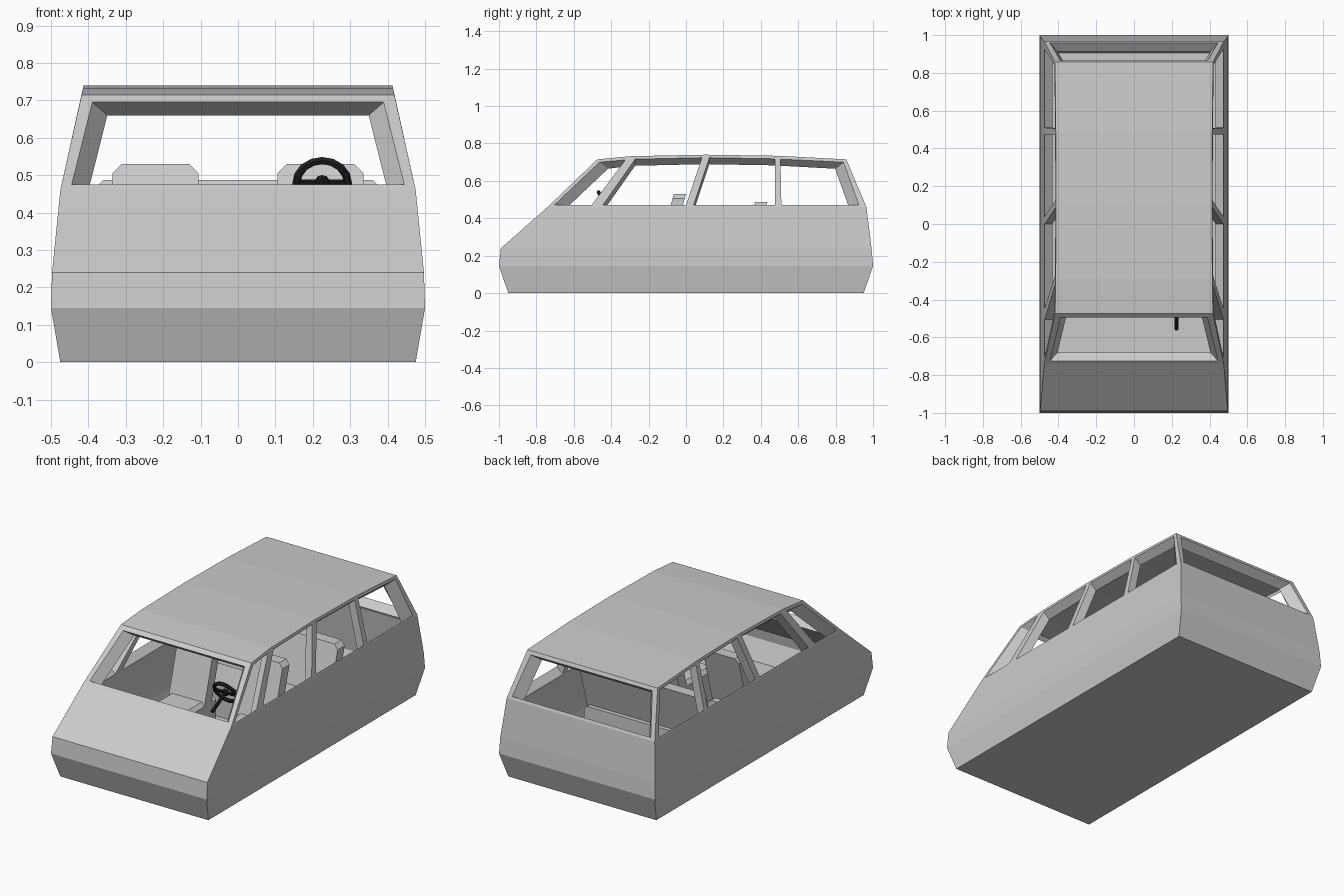
import bpy, bmesh, math
from mathutils import Vector as V, Matrix

if "Cube" in bpy.data.objects:
    bpy.data.objects.remove(bpy.data.objects["Cube"])

# ---- body outline: half width, front and rear position for each height
Z = [0, .145, .24, .46, .715, .74]
WIDTH = [.475, .5, .497, .475, .418, .413]
FRONT = [-.95, -1, -.99, -.74, -.475, -.45]
REAR = [.95, 1, .992, .965, .857, .845]

def at(table, z):
    for i in range(5):
        if z <= Z[i + 1]:
            t = (z - Z[i]) / (Z[i + 1] - Z[i])
            return table[i] + t * (table[i + 1] - table[i])
    return table[-1]

def inner(p):
    """Matching point on the inside of the shell."""
    x, y, z = p
    q = V(p)
    q.x -= math.copysign(.04, x)
    if y < -.4 - (.715 - max(z, .46)):
        q.y += .045
    elif y > .7:
        q.y -= .045
    q.z += .035 if z < .05 else (-.035 if z > .2 else 0)
    return q

bm = bmesh.new()
MID = V((0, 0, .35))

def face(pts, toward):
    """Flat face whose normal points to the given location."""
    f = bm.faces.new([bm.verts.new(p) for p in pts])
    f.normal_update()
    if f.normal.dot(V(toward) - f.calc_center_median()) < 0:
        f.normal_flip()

def wall(outer, hole=None):
    """Double-skinned panel, with an optional window opening."""
    outer = [V(p) for p in outer]
    polys = [outer]
    if hole:
        hole = [V(p) for p in hole]
        centre = sum((p + inner(p) for p in hole), V()) / 8
        polys = []
        for i in range(4):
            j = (i + 1) % 4
            polys.append([outer[i], outer[j], hole[j], hole[i]])
            face([hole[i], hole[j], inner(hole[j]), inner(hole[i])], centre)
    c = sum(outer, V()) / 4
    for p in polys:
        face(p, c + (c - MID) * 9)
        face([inner(q) for q in p], MID)

def side(s, pts):
    return [(s * at(WIDTH, z), y, z) for y, z in pts]

def end(table, z0, z1, w0=0, w1=0):
    a, b = at(WIDTH, z0) - w0, at(WIDTH, z1) - w1
    y0, y1 = at(table, z0), at(table, z1)
    return [(-a, y0, z0), (a, y0, z0), (b, y1, z1), (-b, y1, z1)]

# lower body, bonnet and floor
for i in range(3):
    z0, z1 = Z[i], Z[i + 1]
    wall(end(FRONT, z0, z1))
    wall(end(REAR, z0, z1))
    for s in (-1, 1):
        wall(side(s, [(FRONT[i], z0), (REAR[i], z0), (REAR[i + 1], z1), (FRONT[i + 1], z1)]))
wall([(-.475, -.95, 0), (.475, -.95, 0), (.475, .95, 0), (-.475, .95, 0)])

# windscreen and rear window frames
wall(end(FRONT, .46, .715), end(FRONT, .475, .695, .027, .033))
wall(end(REAR, .46, .715), end(REAR, .475, .695, .027, .033))

# side windows, pillars and roof
BELT = [-.74, -.475, .02, .493, .965]
ROOF = [(-.475, .715), (-.295, .732), (.105, .74), (.49, .734), (.857, .715)]
HOLES = [[(-.705, .47), (-.505, .47), (-.325, .712), (-.462, .7)],
         [(-.445, .47), (0, .47), (.085, .724), (-.272, .716)],
         [(.04, .47), (.475, .47), (.475, .718), (.125, .724)],
         [(.51, .47), (.925, .47), (.842, .7), (.505, .716)]]
for i in range(4):
    a, b = ROOF[i], ROOF[i + 1]
    for s in (-1, 1):
        wall(side(s, [(BELT[i], .46), (BELT[i + 1], .46), b, a]), side(s, HOLES[i]))
    wall(side(-1, [a]) + side(1, [a]) + side(1, [b]) + side(-1, [b]))

def finish(name, mesh, mat=None):
    me = bpy.data.meshes.new(name)
    mesh.to_mesh(me)
    mesh.free()
    ob = bpy.data.objects.new(name, me)
    bpy.context.collection.objects.link(ob)
    if mat:
        me.materials.append(mat)
    return ob

bmesh.ops.remove_doubles(bm, verts=bm.verts, dist=.0002)
finish("body_shell", bm)

# ---- seats: chamfered leaning back plus cushion
def seat(name, x, w, y, top, depth, lean=.28):
    b = bmesh.new()
    for z0, z1, y0, y1, k, ch in ((.035, .22, y - depth, y - .05, 0, .02),
                                  (.19, top, y - .065, y, lean, .025)):
        geo = bmesh.ops.create_cube(b, size=1)['verts']
        for v in geo:
            z = (z0 + z1) / 2 + v.co.z * (z1 - z0)
            v.co = (x + v.co.x * w, (y0 + y1) / 2 + v.co.y * (y1 - y0) - k * (top - z), z)
        top_edges = [e for e in b.edges if e.verts[0] in geo
                     and abs(e.verts[0].co.y - e.verts[1].co.y) > .03
                     and abs(e.verts[0].co.z - e.verts[1].co.z) < .01
                     and e.verts[0].co.z > z1 - .01]
        bmesh.ops.bevel(b, geom=top_edges, offset=ch, segments=1, affect='EDGES')
    finish(name, b)

seat("driver_seat", .22, .23, 0, .53, .4)
seat("passenger_seat", -.22, .23, 0, .53, .4)
seat("rear_bench", 0, .77, .435, .487, .36)

# ---- steering wheel with spokes, hub and column
black = bpy.data.materials.new("black")
black.diffuse_color = (.015, .015, .015, 1)
black.use_nodes = True
black.node_tree.nodes["Principled BSDF"].inputs["Base Color"].default_value = black.diffuse_color
M = Matrix.Translation((.225, -.435, .478)) @ Matrix.Rotation(math.radians(-62), 4, 'X')
bpy.ops.mesh.primitive_torus_add(major_segments=16, minor_segments=6,
                                 major_radius=.069, minor_radius=.011)
rim = bpy.context.object
rim.name = "steering_wheel_rim"
rim.matrix_world = M
rim.data.materials.append(black)
b = bmesh.new()
bmesh.ops.create_cube(b, size=1, matrix=Matrix.Diagonal((.135, .018, .01, 1)))
bmesh.ops.create_cone(b, cap_ends=True, segments=10, radius1=.02, radius2=.02, depth=.02)
bmesh.ops.create_cone(b, cap_ends=True, segments=8, radius1=.01, radius2=.01, depth=.14,
                      matrix=Matrix.Translation((0, 0, -.07)))
finish("steering_hub", b, black).matrix_world = M
